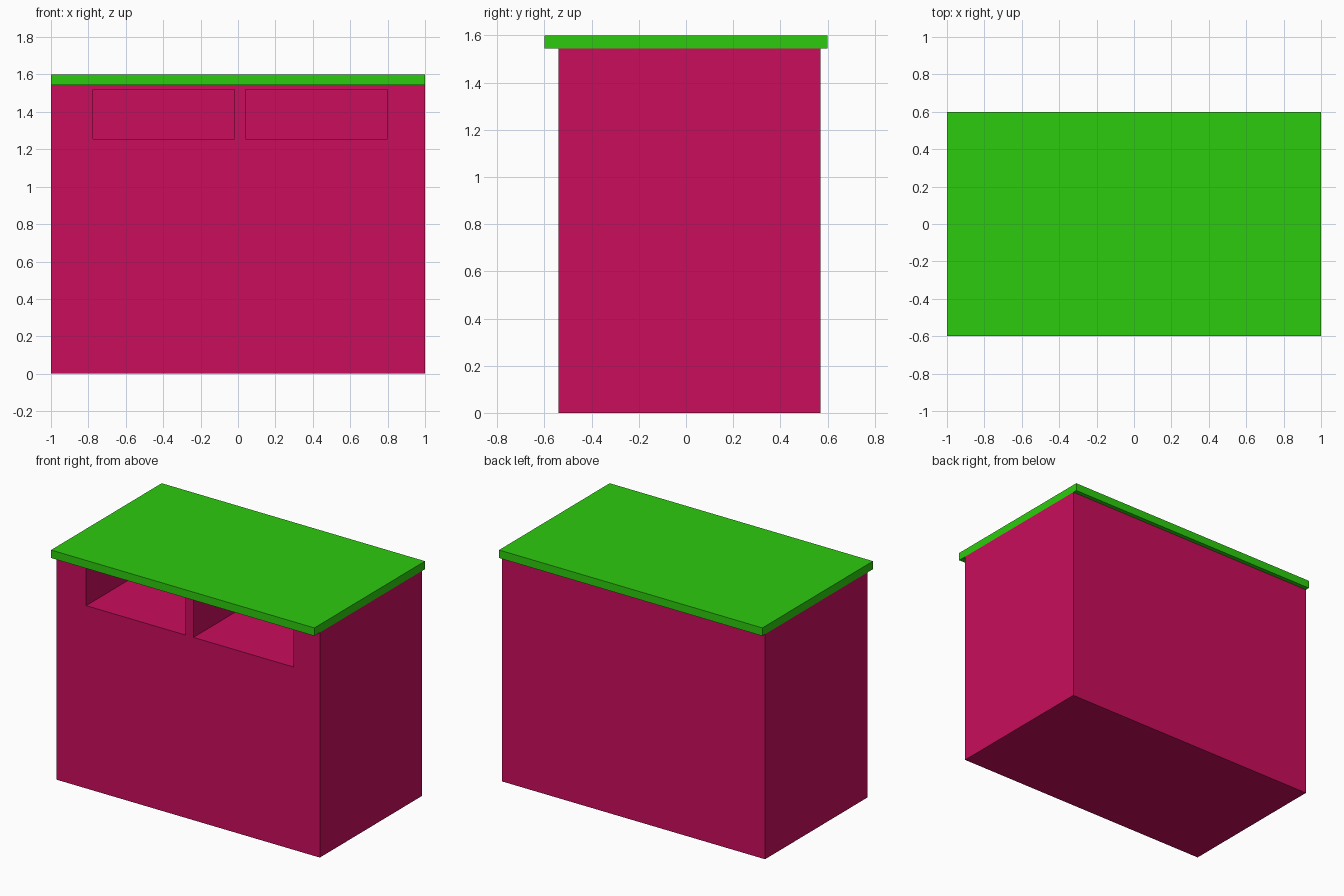
import bpy
import bmesh
from mathutils import Matrix, Vector

default = bpy.data.objects.get("Cube")
if default:
    bpy.data.objects.remove(default, do_unlink=True)


def make_material(name, color):
    mat = bpy.data.materials.new(name)
    mat.use_nodes = True
    mat.diffuse_color = color
    mat.node_tree.nodes["Principled BSDF"].inputs["Base Color"].default_value = color
    return mat


def make_box(name, low, high, mat):
    low, high = Vector(low), Vector(high)
    bm = bmesh.new()
    bmesh.ops.create_cube(bm, size=1, matrix=Matrix.Translation((low + high) / 2)
                          @ Matrix.Diagonal((*(high - low), 1)))
    mesh = bpy.data.meshes.new(name)
    bm.to_mesh(mesh)
    bm.free()
    mesh.materials.append(mat)
    obj = bpy.data.objects.new(name, mesh)
    bpy.context.collection.objects.link(obj)
    return obj


crimson = make_material("crimson", (0.584, 0.004, 0.107, 1))
green = make_material("bright green", (0.026, 0.597, 0.0044, 1))

# Cabinet body and overhanging worktop
body = make_box("cabinet_body", (-1, -0.54, 0), (1, 0.57, 1.545), crimson)
make_box("worktop", (-1, -0.6, 1.545), (1, 0.6, 1.6), green)

# Two open compartments cut into the front, side by side
cutters = []
for side, x0, x1 in (("right", -0.775, -0.02), ("left", 0.04, 0.80)):
    cutter = make_box(side + "_compartment_cutter", (x0, -0.7, 1.255), (x1, 0.37, 1.52), crimson)
    cutter.hide_render = True
    cutters.append(cutter)
    mod = body.modifiers.new(side + "_compartment", 'BOOLEAN')
    mod.operation = 'DIFFERENCE'
    mod.solver = 'EXACT'
    mod.object = cutter

# Bake the cuts into the body and discard the cutters
bpy.context.view_layer.update()
graph = bpy.context.evaluated_depsgraph_get()
cut_mesh = bpy.data.meshes.new_from_object(body.evaluated_get(graph))
body.modifiers.clear()
body.data = cut_mesh
for cutter in cutters:
    bpy.data.objects.remove(cutter, do_unlink=True)
